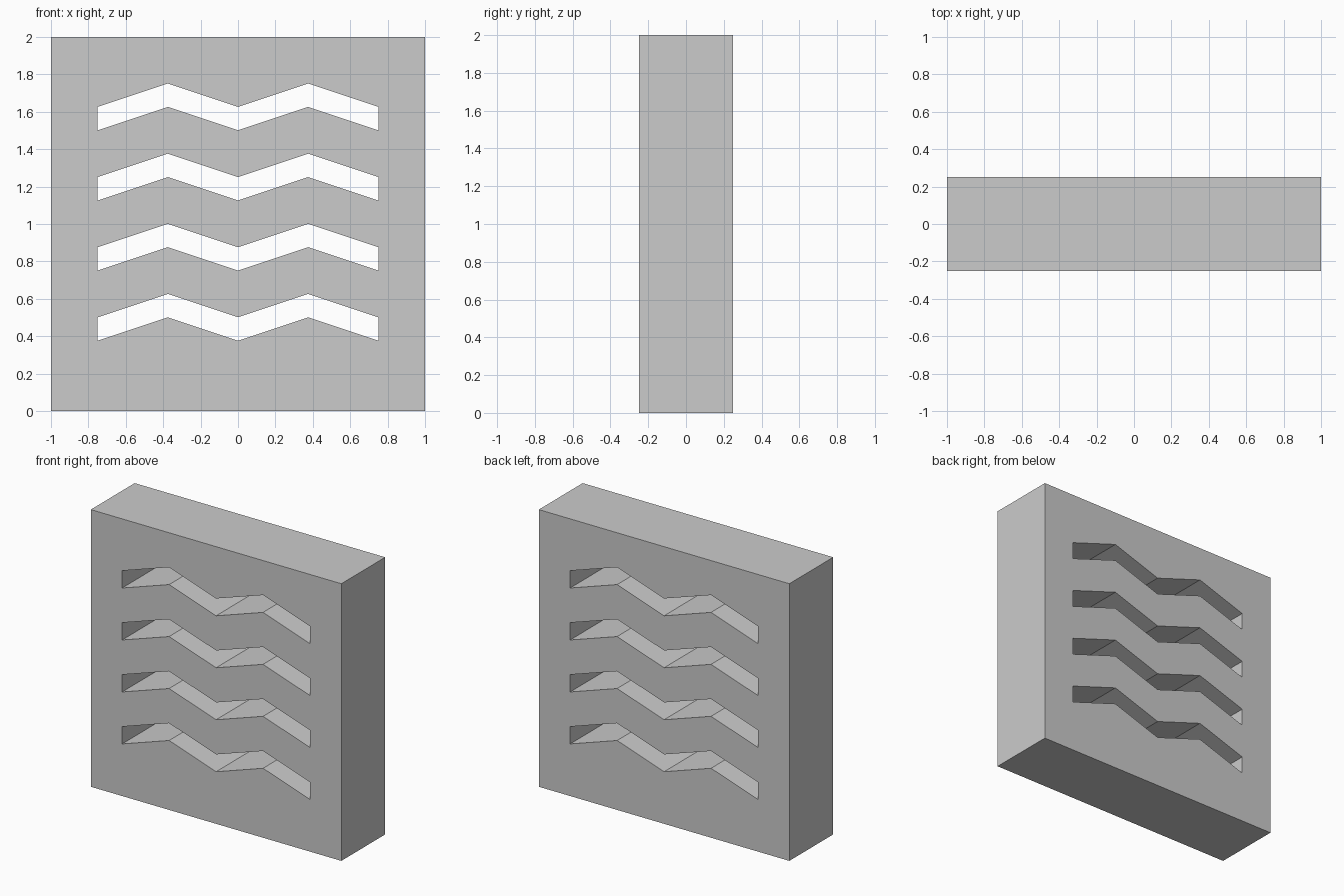
import bpy
import math

if "Cube" in bpy.data.objects:
    bpy.data.objects.remove(bpy.data.objects["Cube"])

WIDTH, HEIGHT, DEPTH = 2.0, 2.0, 0.5
SLOT_X = [-0.75, -0.375, 0.0, 0.375, 0.75]
SLOT_RISE = [0.0, 0.125, 0.0, 0.125, 0.0]
SLOT_HEIGHT, SLOT_PITCH, FIRST_SLOT = 0.125, 0.375, 0.376


def add_outline(curve, points):
    """Closed straight-sided outline in the profile plane."""
    spline = curve.splines.new('POLY')
    spline.points.add(len(points) - 1)
    for point, (x, z) in zip(spline.points, points):
        point.co = (x, z, 0, 1)
    spline.use_cyclic_u = True


# Panel profile: square outline with zigzag holes
profile = bpy.data.curves.new('vent_panel', 'CURVE')
profile.dimensions = '2D'
profile.fill_mode = 'BOTH'
profile.extrude = DEPTH / 2
w = WIDTH / 2
add_outline(profile, [(-w, 0), (w, 0), (w, HEIGHT), (-w, HEIGHT)])

# Four stacked zigzag slots
for i in range(4):
    base = FIRST_SLOT + i * SLOT_PITCH
    lower = [(x, base + r) for x, r in zip(SLOT_X, SLOT_RISE)]
    upper = [(x, z + SLOT_HEIGHT) for x, z in reversed(lower)]
    add_outline(profile, lower + upper)

# Stand the panel upright and turn it into a flat-shaded mesh
panel = bpy.data.objects.new('vent_panel', profile)
bpy.context.collection.objects.link(panel)
panel.rotation_euler.x = math.radians(90)
bpy.context.view_layer.objects.active = panel
panel.select_set(True)
bpy.ops.object.convert(target='MESH')
bpy.ops.object.transform_apply(rotation=True)
bpy.ops.object.shade_flat()
